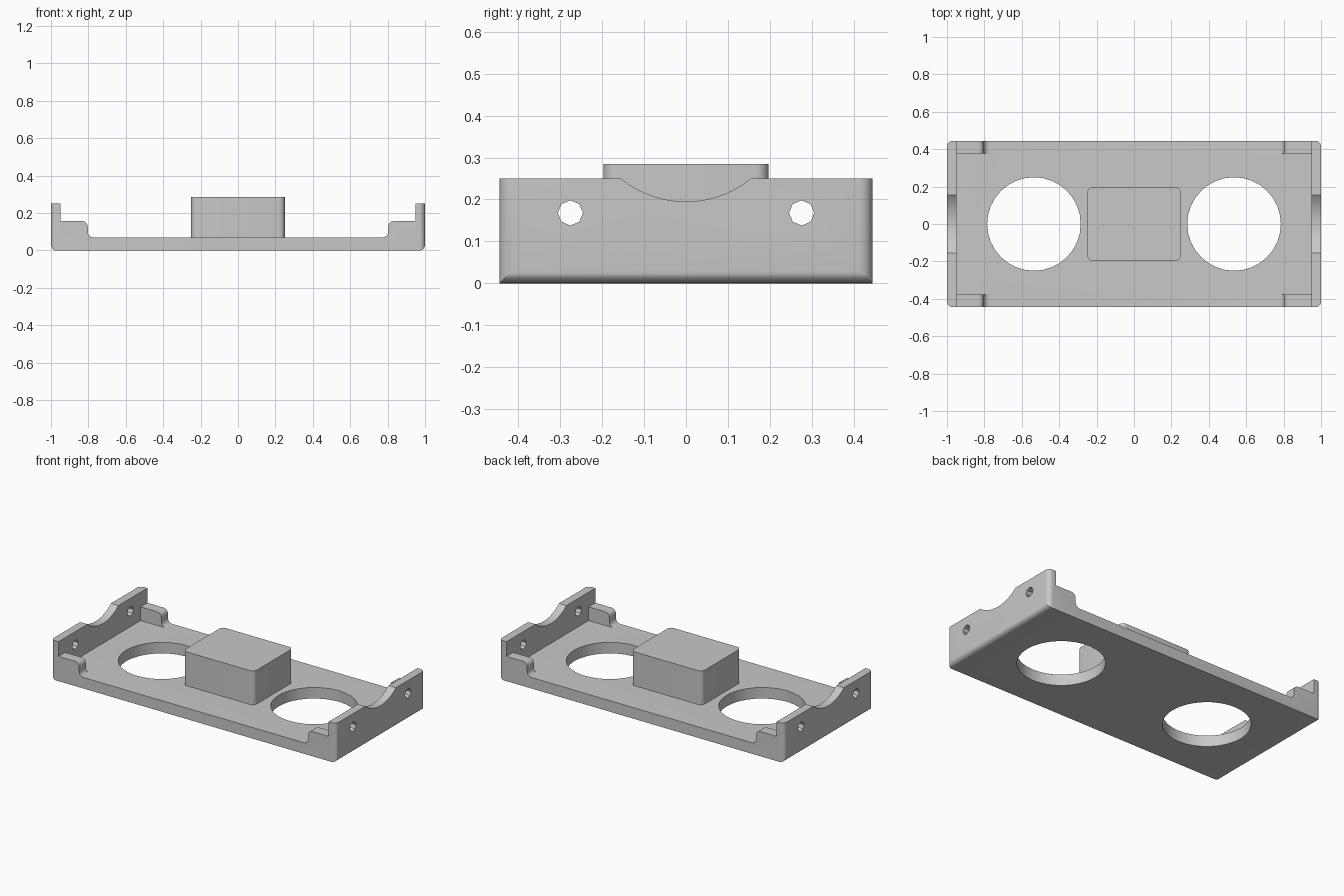
import bpy, bmesh, math
from mathutils import Vector

cube = bpy.data.objects.get("Cube")
if cube:
    bpy.data.objects.remove(cube, do_unlink=True)

grey = bpy.data.materials.new("light grey")
grey.use_nodes = True
colour = (0.58, 0.58, 0.58, 1)
grey.diffuse_color = colour
grey.node_tree.nodes["Principled BSDF"].inputs["Base Color"].default_value = colour

LENGTH, HALF_Y, FLOOR, TOP, R = 1.0, 0.445, 0.07, 0.25, 0.03


def arc(cx, cy, r, start, end, n=6):
    """Points on an arc, angles in degrees."""
    angles = [math.radians(start + (end - start) * i / n) for i in range(n + 1)]
    return [(cx + r * math.cos(a), cy + r * math.sin(a)) for a in angles]


def rounded_rect(hx, hy, r):
    pts = []
    for sx, sy, a in ((1, 1, 0), (-1, 1, 90), (-1, -1, 180), (1, -1, 270)):
        pts += arc(sx * (hx - r), sy * (hy - r), r, a, a + 90)
    return pts


def circle(cx, cy, r, n):
    return arc(cx, cy, r, 0, 360, n)[:-1]


def prism(name, outline, axis, low, high):
    """Extrude a 2D outline along the x, y or z axis."""
    place = {"x": lambda u, v: (low, u, v),
             "y": lambda u, v: (u, low, v),
             "z": lambda u, v: (u, v, low)}[axis]
    step = Vector([(high - low) * (a == axis) for a in "xyz"])
    bm = bmesh.new()
    face = bm.faces.new([bm.verts.new(place(u, v)) for u, v in outline])
    extruded = bmesh.ops.extrude_face_region(bm, geom=[face])["geom"]
    moved = [e for e in extruded if isinstance(e, bmesh.types.BMVert)]
    bmesh.ops.translate(bm, verts=moved, vec=step)
    bmesh.ops.recalc_face_normals(bm, faces=bm.faces)
    mesh = bpy.data.meshes.new(name)
    bm.to_mesh(mesh)
    bm.free()
    mesh.materials.append(grey)
    obj = bpy.data.objects.new(name, mesh)
    bpy.context.collection.objects.link(obj)
    return obj


def combine(target, tool, operation):
    """Apply a boolean and discard the tool."""
    bpy.context.view_layer.objects.active = target
    mod = target.modifiers.new("cut", "BOOLEAN")
    mod.operation, mod.object, mod.solver = operation, tool, "EXACT"
    bpy.ops.object.modifier_apply(modifier=mod.name)
    bpy.data.objects.remove(tool, do_unlink=True)


# Tray body: rounded plan trimmed by the stepped front profile
tray = prism("tray", rounded_rect(LENGTH, HALF_Y, R), "z", 0, TOP)
half = arc(LENGTH - R, R, R, -90, 0)
half += [(1, TOP + 0.05), (0.948, TOP + 0.05), (0.948, 0.157)]
half += arc(0.803 + R, 0.157 - R, R, 90, 180)
half += arc(0.803 - R, FLOOR + R, R, 0, -90)
profile = half + [(-x, z) for x, z in reversed(half)]
combine(tray, prism("profile", profile, "y", -0.6, 0.6), "INTERSECT")

# Open the inside between the corner lips
inside = [(-0.948, -0.378), (0.948, -0.378), (0.948, 0.378), (-0.948, 0.378)]
combine(tray, prism("inside", inside, "z", FLOOR, 0.5), "DIFFERENCE")

# Curved notches and screw holes through both end walls
combine(tray, prism("notch", circle(0, 0.441, 0.246, 64), "x", -1.2, 1.2), "DIFFERENCE")
for side in (-1, 1):
    combine(tray, prism("screw", circle(side * 0.276, 0.168, 0.03, 8), "x", -1.2, 1.2), "DIFFERENCE")
    combine(tray, prism("opening", circle(side * 0.535, 0, 0.25, 32), "z", -0.2, 0.5), "DIFFERENCE")

# Raised centre block
block = prism("centre_block", rounded_rect(0.25, 0.197, R), "z", FLOOR - 0.02, 0.285)

for obj in (tray, block):
    bpy.ops.object.select_all(action="DESELECT")
    obj.select_set(True)
    bpy.context.view_layer.objects.active = obj
    bpy.ops.object.shade_smooth_by_angle(angle=math.radians(30))
